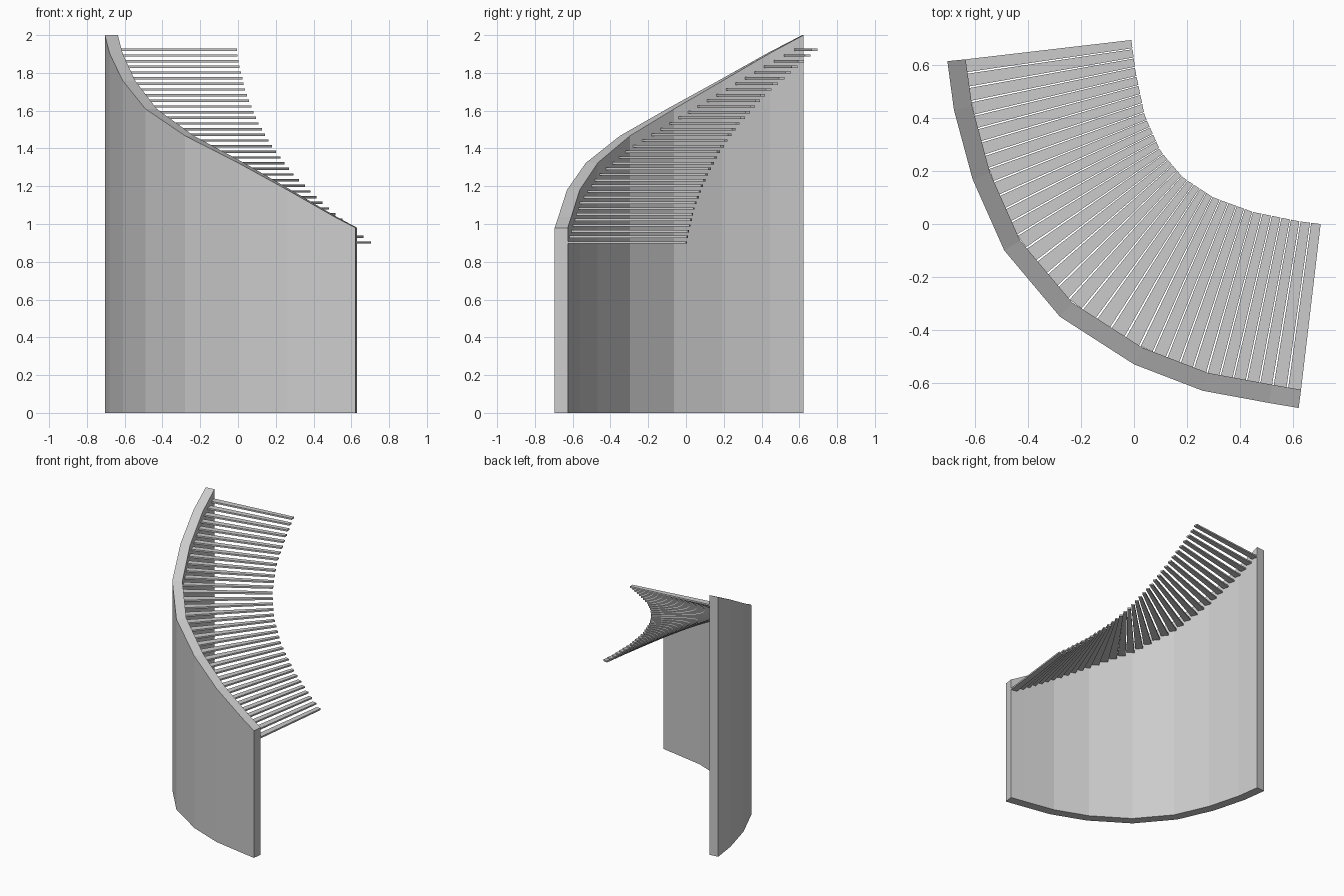
import bpy, bmesh
from mathutils import Vector

if "Cube" in bpy.data.objects:
    bpy.data.objects.remove(bpy.data.objects["Cube"])

N = 35                    # number of treads
GAP = 0.11                # gap between treads, as a share of one tread

# Plan curves, from the low end to the high end; KS = tread count at each point
KS = [0, 2.0, 6.9, 11.8, 16.7, 21.6, 26.7, 31.7, 35]
OUTER = [(.622, -.695), (.51, -.676), (.26, -.63), (0, -.53), (-.28, -.35),
         (-.49, -.10), (-.61, .17), (-.68, .43), (-.705, .615)]
EYE = [(.705, 0), (.625, .01), (.45, .045), (.30, .10), (.185, .175),
       (.10, .275), (.04, .41), (.005, .58), (-.01, .695)]
ENDS = {0: (.631, -.626), 8: (-.636, .622)}
THICK = 0.07


def offset(points, dist):
    """Mitred parallel of a plan polyline, with the ends pinned."""
    pts = [Vector(p) for p in points]
    out = []
    for i, p in enumerate(pts):
        if i in ENDS:
            out.append(Vector(ENDS[i]))
            continue
        a, b = (p - pts[i - 1]).normalized(), (pts[i + 1] - p).normalized()
        na, nb = Vector((a.y, -a.x)), Vector((b.y, -b.x))
        m = (na + nb).normalized()
        out.append(p + m * dist / m.dot(na))
    return out


def at(points, k):
    """Point on a plan polyline at tread count k."""
    for i in range(len(KS) - 1):
        if k <= KS[i + 1] or i == len(KS) - 2:
            t = (k - KS[i]) / (KS[i + 1] - KS[i])
            return Vector(points[i]).lerp(Vector(points[i + 1]), t)


def make(name, bm):
    bmesh.ops.recalc_face_normals(bm, faces=bm.faces)
    me = bpy.data.meshes.new(name)
    bm.to_mesh(me)
    bm.free()
    ob = bpy.data.objects.new(name, me)
    bpy.context.collection.objects.link(ob)


INNER = offset(OUTER, THICK)

# Curved side wall with a sloping top
bm = bmesh.new()
rings = []
for k, o, n in zip(KS, OUTER, INNER):
    z = 0.98 + 1.02 * k / N
    rings.append([bm.verts.new((p[0], p[1], h))
                  for p, h in ((o, 0), (n, 0), (n, z), (o, z))])
for a, b in zip(rings, rings[1:]):
    for j in range(4):
        bm.faces.new((a[j], a[j - 1], b[j - 1], b[j]))
bm.faces.new(rings[0])
bm.faces.new(rings[-1])
make("curved_wall", bm)

# Thin floating treads fanning from the wall to the open inner curve
pitch = (N - (1 - GAP)) / (N - 1)
for i in range(N):
    k0 = i * pitch
    k1 = k0 + 1 - GAP
    plan = [at(INNER, k0), at(EYE, k0), at(EYE, k1), at(INNER, k1)]
    z = 0.896 + 0.03 * i
    bm = bmesh.new()
    lo = [bm.verts.new((p.x, p.y, z)) for p in plan]
    hi = [bm.verts.new((p.x, p.y, z + 0.012)) for p in plan]
    bm.faces.new(lo)
    bm.faces.new(hi)
    for j in range(4):
        bm.faces.new((lo[j - 1], lo[j], hi[j], hi[j - 1]))
    make(f"tread_{i + 1:02d}", bm)
